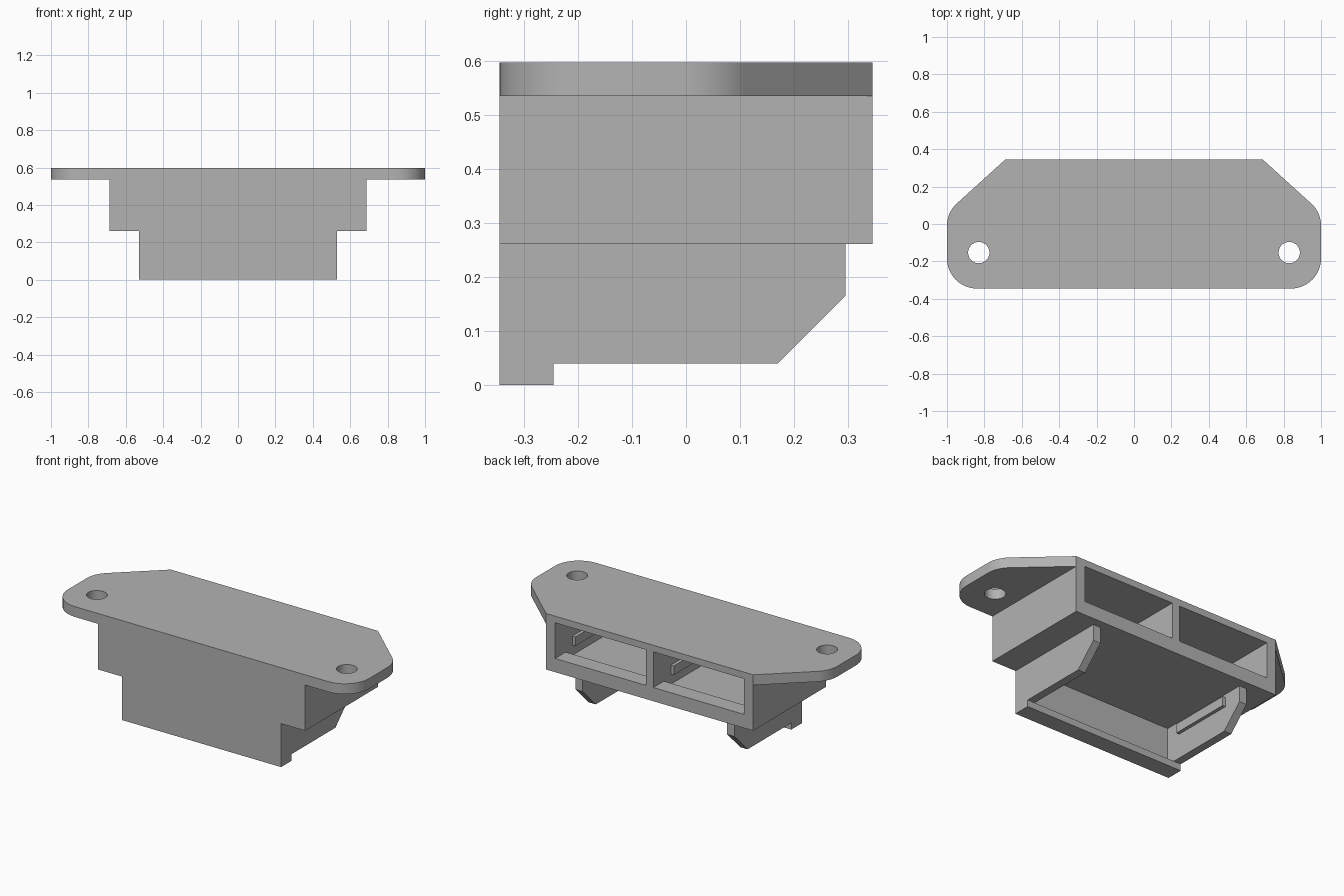
import bpy, bmesh, math
from mathutils import Vector

cube = bpy.data.objects.get("Cube")
if cube:
    bpy.data.objects.remove(cube, do_unlink=True)

grey = bpy.data.materials.new("plain_grey")
grey.use_nodes = True
GREY = (0.45, 0.45, 0.45, 1)
grey.diffuse_color = GREY
grey.node_tree.nodes["Principled BSDF"].inputs["Base Color"].default_value = GREY


def prism(name, points, direction):
    """Solid made by extruding a flat polygon along a direction."""
    bm = bmesh.new()
    face = bm.faces.new([bm.verts.new(p) for p in points])
    ext = bmesh.ops.extrude_face_region(bm, geom=[face])
    moved = [v for v in ext["geom"] if isinstance(v, bmesh.types.BMVert)]
    bmesh.ops.translate(bm, verts=moved, vec=direction)
    bmesh.ops.recalc_face_normals(bm, faces=bm.faces)
    mesh = bpy.data.meshes.new(name)
    bm.to_mesh(mesh)
    bm.free()
    mesh.materials.append(grey)
    obj = bpy.data.objects.new(name, mesh)
    bpy.context.collection.objects.link(obj)
    return obj


def box(name, x, y, z):
    base = [(x[0], y[0], z[0]), (x[1], y[0], z[0]), (x[1], y[1], z[0]), (x[0], y[1], z[0])]
    return prism(name, base, (0, 0, z[1] - z[0]))


def side_profile(name, half_width, yz):
    return prism(name, [(-half_width, y, z) for y, z in yz], (2 * half_width, 0, 0))


def combine(target, tool, operation):
    """Apply a boolean and discard the tool."""
    mod = target.modifiers.new("boolean", "BOOLEAN")
    mod.operation, mod.solver, mod.object = operation, "EXACT", tool
    deps = bpy.context.evaluated_depsgraph_get()
    mesh = bpy.data.meshes.new_from_object(target.evaluated_get(deps))
    target.modifiers.clear()
    target.data = mesh
    bpy.data.objects.remove(tool, do_unlink=True)


def rounded(corner, before, after, radius, steps=12):
    """Arc that rounds off one corner of an outline."""
    c, a, b = (Vector(p) for p in (corner, before, after))
    u, v = (a - c).normalized(), (b - c).normalized()
    half = u.angle(v) / 2
    centre = c + (u + v).normalized() * (radius / math.sin(half))
    reach = radius / math.tan(half)
    start, end = c + u * reach - centre, c + v * reach - centre
    sweep = start.angle_signed(end)
    arc = []
    for i in range(steps + 1):
        t = -sweep * i / steps
        arc.append((centre.x + start.x * math.cos(t) - start.y * math.sin(t),
                    centre.y + start.x * math.sin(t) + start.y * math.cos(t)))
    return arc


TOP, BACK, FRONT, BODY = 0.597, 0.345, -0.345, 0.688

# Mounting flange with rounded ears
right_side = rounded((1, FRONT), (0, FRONT), (1, 0.062), 0.16)
right_side += rounded((1, 0.062), (1, FRONT), (BODY, BACK), 0.16)
right_side.append((BODY, BACK))
outline = right_side + [(-x, y) for x, y in reversed(right_side)]
holder = prism("slotted_holder", [(x, y, 0.535) for x, y in outline], (0, 0, TOP - 0.535))

# Main body
combine(holder, box("body", (-BODY, BODY), (FRONT, BACK), (0.261, TOP)), "UNION")

# Lower cradle: front wall with a lip and two chamfered side arms
cradle = side_profile("cradle", 0.528, [
    (FRONT, 0), (-0.245, 0), (-0.245, 0.04), (0.17, 0.04),
    (0.295, 0.165), (0.295, 0.28), (FRONT, 0.28)])
hollow = side_profile("cradle_hollow", 0.48, [
    (-0.295, 0.04), (-0.245, 0.04), (-0.245, 0.02), (0.4, 0.02), (0.4, 0.4), (-0.295, 0.4)])
combine(cradle, hollow, "DIFFERENCE")
combine(holder, cradle, "UNION")

# Two pockets open at the back, each with a sill along the opening
for s in (-1, 1):
    pocket = prism("pocket", [(s * 0.025, y, z) for y, z in (
        (-0.295, 0.30), (0.245, 0.30), (0.245, 0.343), (0.4, 0.343),
        (0.4, 0.557), (-0.295, 0.557))], (s * 0.603, 0, 0))
    combine(holder, pocket, "DIFFERENCE")

# Screw holes
for s in (-1, 1):
    ring = [(s * 0.83 + 0.057 * math.cos(a), -0.153 + 0.057 * math.sin(a), 0.5)
            for a in (math.tau * i / 32 for i in range(32))]
    combine(holder, prism("screw_hole", ring, (0, 0, 0.2)), "DIFFERENCE")

# Retaining ridges on the side walls of the pockets and the cradle
for side, s in (("right", -1), ("left", 1)):
    for place, wall, inward, z in (("outer_pocket", 0.628, -1, (0.36, 0.415)),
                                   ("inner_pocket", 0.025, 1, (0.36, 0.415)),
                                   ("cradle", 0.48, -1, (0.185, 0.24))):
        xs = sorted((s * (wall - inward * 0.005), s * (wall + inward * 0.02)))
        box(f"{side}_{place}_ridge", xs, (-0.2, 0.18), z)

# Smooth only the rounded edges
bpy.ops.object.select_all(action="DESELECT")
holder.select_set(True)
bpy.context.view_layer.objects.active = holder
bpy.ops.object.shade_smooth_by_angle(angle=math.radians(25))
